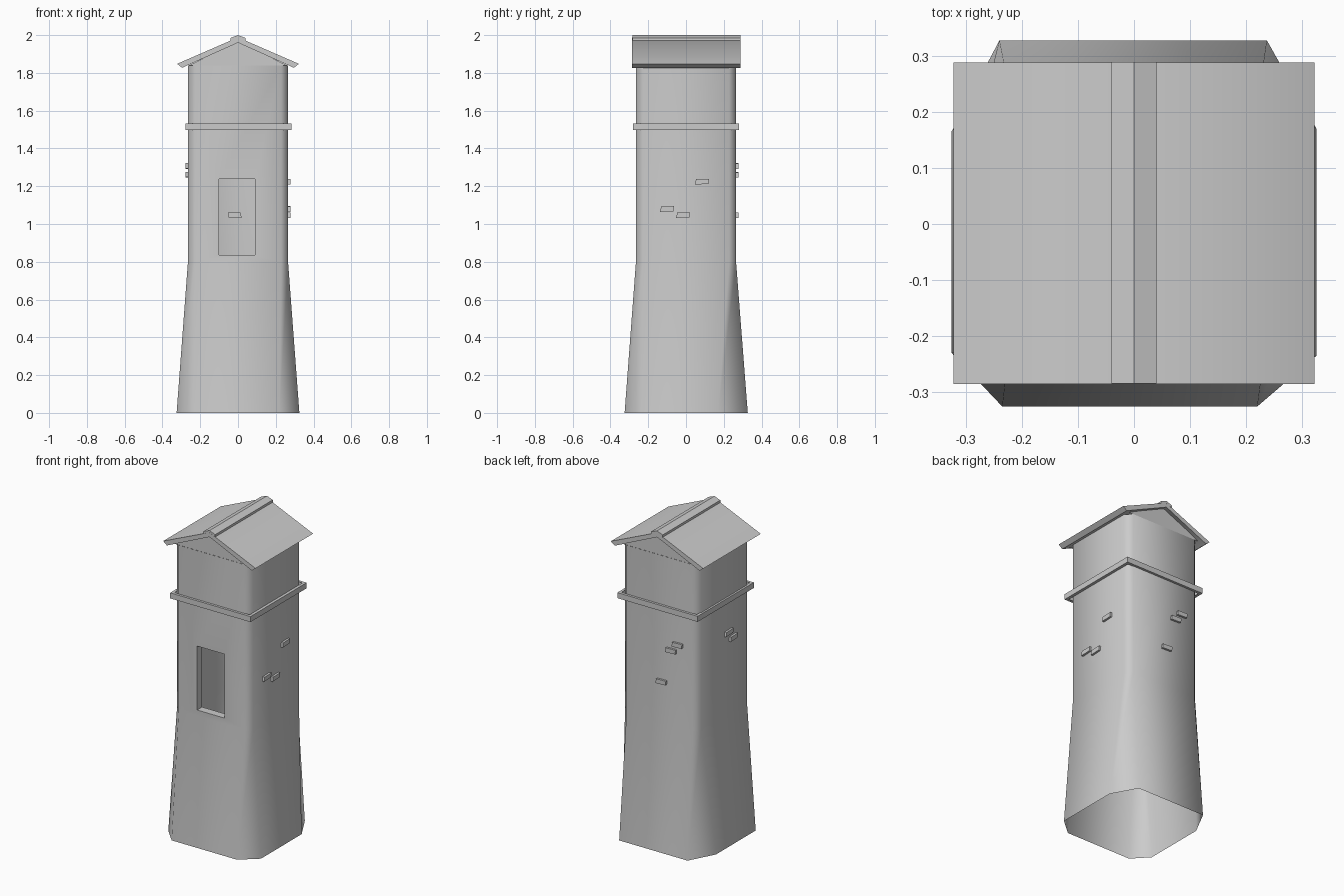
import bpy, bmesh, math

if "Cube" in bpy.data.objects:
    bpy.data.objects.remove(bpy.data.objects["Cube"])


def finish(name, bm, angle):
    mesh = bpy.data.meshes.new(name)
    bm.to_mesh(mesh)
    bm.free()
    ob = bpy.data.objects.new(name, mesh)
    bpy.context.collection.objects.link(ob)
    bpy.ops.object.select_all(action='DESELECT')
    ob.select_set(True)
    bpy.context.view_layer.objects.active = ob
    bpy.ops.object.shade_smooth_by_angle(angle=math.radians(angle))
    return ob


def bridge(bm, a, b, skip=()):
    n = len(a)
    for i in range(n):
        if i not in skip:
            bm.faces.new((a[i], a[(i + 1) % n], b[(i + 1) % n], b[i]))


def loop(bm, pts, z):
    return [bm.verts.new((x, y, z)) for x, y in pts]


def prism(name, profile, y0, y1, angle=25):
    """Extrude an x-z profile along y."""
    bm = bmesh.new()
    a = [bm.verts.new((x, y0, z)) for x, z in profile]
    b = [bm.verts.new((x, y1, z)) for x, z in profile]
    bridge(bm, a, b)
    bm.faces.new(a)
    bm.faces.new(b)
    bmesh.ops.recalc_face_normals(bm, faces=bm.faces)
    return finish(name, bm, angle)


# Tower shaft: flared base, straight top, open underneath
W, C, TOP = 0.265, 0.228, 1.84
base = [(-0.235, -0.325), (0.22, -0.325), (0.325, -0.235), (0.325, 0.17),
        (0.237, 0.327), (-0.24, 0.327), (-0.325, 0.165), (-0.325, -0.23)]
shaft = [(-C, -W), (C, -W), (W, -C), (W, C), (C, W), (-C, W), (-W, C), (-W, -C)]
bm = bmesh.new()
low, mid, top = loop(bm, base, 0), loop(bm, shaft, 0.8), loop(bm, shaft, TOP)
bridge(bm, low, mid)
bridge(bm, mid, top, skip=(0,))

# Window opening in the front wall with its reveal
outer = [mid[0], mid[1], top[1], top[0]]
rect = [(-0.10, 0.835), (0.09, 0.835), (0.09, 1.238), (-0.10, 1.238)]
edge = [bm.verts.new((x, -W, z)) for x, z in rect]
inner = [bm.verts.new((x, -W + 0.05, z)) for x, z in rect]
bridge(bm, outer, edge)
bridge(bm, edge, inner)

# Gable triangles front and back
for s in (-1, 1):
    v = [bm.verts.new((x, s * (W - 0.001), z)) for x, z in ((s * -0.26, TOP), (0, 1.965), (s * 0.26, TOP))]
    if s < 0:
        v.reverse()
    f = bm.faces.new(v)
    f.normal_update()
    if f.normal.y * s < 0:
        f.normal_flip()
finish("tower_shaft", bm, 60)

# Square string course around the shaft
bm = bmesh.new()
rings = []
for r, z in ((0.262, 1.497), (0.28, 1.497), (0.28, 1.532), (0.262, 1.532)):
    rings.append(loop(bm, [(-r, -r), (r, -r), (r, r), (-r, r)], z))
for a, b in zip(rings, rings[1:]):
    bridge(bm, a, b)
band = finish("string_course", bm, 30)
band.location.x = 0.003

# Pitched roof slab and ridge cap
prism("roof", [(-0.322, 1.848), (0, 1.988), (0.322, 1.848), (0.296, 1.827),
               (0, 1.96), (-0.296, 1.827)], -0.285, 0.288, 50)
prism("ridge_cap", [(-0.04, 1.985), (0, 2.0), (0.04, 1.985), (0.04, 1.968),
                    (0, 1.984), (-0.04, 1.968)], -0.284, 0.289)


# Protruding bricks: wall rotation, offset along the wall (rightwards seen from outside), height
bricks = [(90, 0.085, 1.224), (90, -0.10, 1.079), (90, -0.015, 1.047),
          (180, 0.13, 1.307), (180, 0.085, 1.26), (180, 0.018, 1.047),
          (270, 0.04, 1.307), (270, 0.085, 1.26)]
for i, (rot, u, z) in enumerate(bricks):
    ob = prism(f"brick_{i + 1}", [(-0.037, -0.015), (0.033, -0.012), (0.036, 0.015), (-0.032, 0.013)],
               -0.278, -0.25, 25)
    a = math.radians(rot)
    ob.location = (u * math.cos(a), u * math.sin(a), z)
    ob.rotation_euler.z = a
